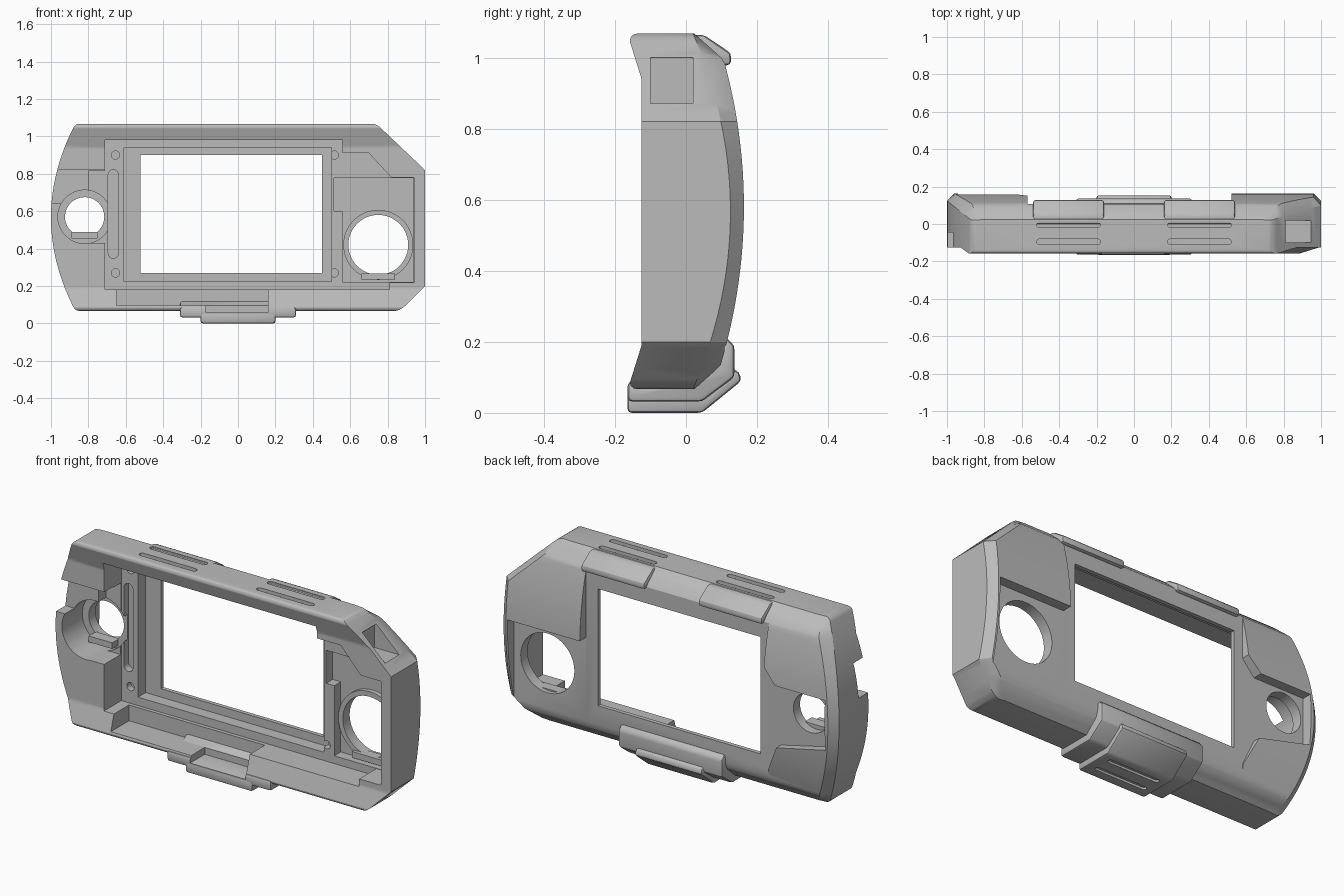
import bpy, bmesh, math

cube = bpy.data.objects.get("Cube")
if cube:
    bpy.data.objects.remove(cube, do_unlink=True)

grey = bpy.data.materials.new("plain grey")
grey.use_nodes = True
COLOUR = (0.5, 0.5, 0.5, 1)
grey.diffuse_color = COLOUR
grey.node_tree.nodes["Principled BSDF"].inputs["Base Color"].default_value = COLOUR


def finish(name, bm):
    bmesh.ops.recalc_face_normals(bm, faces=bm.faces)
    mesh = bpy.data.meshes.new(name)
    bm.to_mesh(mesh)
    bm.free()
    mesh.materials.append(grey)
    ob = bpy.data.objects.new(name, mesh)
    bpy.context.collection.objects.link(ob)
    return ob


def prism(name, pts, axis, lo, hi):
    """Extrude a 2D outline along an axis."""
    place = {"x": lambda u, v, t: (t, u, v),
             "y": lambda u, v, t: (u, t, v),
             "z": lambda u, v, t: (u, v, t)}[axis]
    bm = bmesh.new()
    rings = [[bm.verts.new(place(u, v, t)) for u, v in pts] for t in (lo, hi)]
    bm.faces.new(rings[0])
    bm.faces.new(rings[1])
    n = len(pts)
    for i in range(n):
        j = (i + 1) % n
        bm.faces.new((rings[0][i], rings[0][j], rings[1][j], rings[1][i]))
    return finish(name, bm)


def rect(a, b, c, d):
    return [(a, c), (b, c), (b, d), (a, d)]


def circle(u, v, r, n=48):
    return [(u + r * math.cos(math.tau * i / n), v + r * math.sin(math.tau * i / n))
            for i in range(n)]


def stadium(u0, u1, v, r, n=8):
    right = [(u1 + r * math.sin(math.pi * i / n), v - r * math.cos(math.pi * i / n))
             for i in range(n + 1)]
    left = [(u0 - r * math.sin(math.pi * i / n), v + r * math.cos(math.pi * i / n))
            for i in range(n + 1)]
    return right + left


def activate(ob):
    bpy.ops.object.select_all(action="DESELECT")
    ob.select_set(True)
    bpy.context.view_layer.objects.active = ob


def cut(ob, pts, axis, lo, hi):
    cutter = prism("cutter", pts, axis, lo, hi)
    cutter.hide_render = True
    activate(ob)
    mod = ob.modifiers.new("cut", "BOOLEAN")
    mod.operation, mod.solver, mod.object = "DIFFERENCE", "EXACT", cutter
    bpy.ops.object.modifier_apply(modifier=mod.name)
    bpy.data.objects.remove(cutter, do_unlink=True)


def soften(ob, width):
    activate(ob)
    mod = ob.modifiers.new("bevel", "BEVEL")
    mod.width, mod.segments, mod.limit_method = width, 2, "ANGLE"
    bpy.ops.object.modifier_apply(modifier=mod.name)


def lerp(z, pts):
    for (z0, a), (z1, b) in zip(pts, pts[1:]):
        if z <= z1:
            return a + (b - a) * (z - z0) / (z1 - z0)
    return pts[-1][1]


# Shell: horizontal sections stacked up the height
LOW, HIGH, MID = 0.067, 1.067, 0.567
RIGHT = [(LOW, .86), (.09, .89), (.2, 1), (.82, 1), (HIGH, .74)]
FRONT = [(LOW, -.158), (.085, -.158), (.19, -.125), (.94, -.125), (1.045, -.158), (HIGH, -.158)]


def section(z):
    d = min(z - LOW, HIGH - z)
    k = max(0, .02 - d)
    inset = .02 - math.sqrt(max(0, .0004 - k * k))
    xl = -1 + .52 * (z - MID) ** 2 + inset
    xr = lerp(z, RIGHT) - inset
    front = lerp(z, FRONT) + inset
    side = .125 - .42 * (z - MID) ** 2
    back = max(side + .002, min(.163 - .33 * (z - .58) ** 2, .024 + 1.12 * d))
    c = .04
    return [(xl, front, z), (xr, front, z), (xr, side, z),
            (xr - c, back, z), (xl + c, back, z), (xl, side, z)]


levels = {LOW + i / 36 for i in range(37)} | {.085, .19, .2, .82, .94, 1.0, 1.045, .135}
for step in (.002, .006, .012, .02):
    levels |= {LOW + step, HIGH - step}
bm = bmesh.new()
rings = [[bm.verts.new(p) for p in section(min(z, HIGH))] for z in sorted(levels)]
bm.faces.new(rings[0])
bm.faces.new(rings[-1])
for a, b in zip(rings, rings[1:]):
    for i in range(6):
        j = (i + 1) % 6
        bm.faces.new((a[i], a[j], b[j], b[i]))
bmesh.ops.triangulate(bm, faces=bm.faces)
shell = finish("shell", bm)

# Main opening, screen step and window
cut(shell, [(-.71, .98), (.56, .98), (.56, .91), (.7, .91), (.82, .78), (.94, .78),
            (.94, .22), (.81, .22), (.81, .18), (-.71, .18)], "y", -.3, .02)
cut(shell, rect(-.61, .5, .225, .94), "y", -.01, .085)
cut(shell, rect(-.52, .45, .27, .9), "y", 0, .3)

# Right-hand pocket and round opening
cut(shell, [(.512, .778), (.938, .778), (.938, .222), (.56, .222), (.56, .6), (.512, .6)],
    "y", -.03, .075)

# Back recesses
cut(shell, [(.52, 1.2), (-.57, 1.2), (-.57, .77), (-.64, .69), (-.94, .69), (-.94, .42),
            (-.64, .35), (-.57, .2), (-.57, -.1), (.52, -.1)], "y", .107, .3)
cut(shell, rect(.5, .95, .1, .62), "y", .108, .3)
cut(shell, circle(.75, .42, .16), "y", -.01, .3)

# Left-hand well, channel and edge notch
cut(shell, circle(-.82, .57, .143), "y", -.3, .05)
cut(shell, rect(-.8, -.655, .43, .69), "y", -.31, .015)
cut(shell, rect(-1.2, -.69, .64, .82), "y", -.32, -.045)
cut(shell, rect(-.8, -.685, .66, .815), "y", -.2, .018)
cut(shell, circle(-.82, .57, .105), "y", -.02, .3)
cut(shell, [(v, u) for u, v in stadium(.375, .795, -.667, .027)], "y", -.02, .06)

# Screw holes
for x in (-.655, .515):
    for z in (.27, .9):
        cut(shell, circle(x, z, .022, 20), "y", -.02, .055)

# Side slot and finger grooves on top
cut(shell, rect(-.1, .02, .87, 1.0), "x", .8, 1.2)
for x in (-.35, .35):
    for y in (-.005, -.095):
        cut(shell, stadium(x - .155, x + .155, y, .015), "z", 1.05, 1.2)

# Lower tray slots
tray = (rect(-.65, .16, .095, .2), "y", -.3, .0)
step_slot = (rect(-.17, .16, .058, .19), "y", -.31, -.04)
cut(shell, *tray)
cut(shell, *step_slot)

# Lower clip: a wide saddle with a narrow tab under it
saddle = prism("lower_clip", [(-.164, .032), (.045, .032), (.136, .1), (.136, .19),
                              (.11, .215), (.06, .15), (-.05, .088), (-.164, .088)],
               "x", -.31, .31)
tab = prism("lower_clip_tab", [(-.165, 0), (.045, 0), (.156, .09), (.15, .115),
                               (.12, .13), (.09, .08), (-.165, .06)], "x", -.2, .2)
for ob in (saddle, tab):
    soften(ob, .012)
    cut(ob, *step_slot)
for y in (-.095, -.005):
    cut(tab, stadium(-.14, .14, y, .013), "z", -.1, .012)

# Upper hooks
hooks = []
for name, x in (("upper_hook_right", -.35), ("upper_hook_left", .35)):
    hook = prism(name, [(0, 1.0), (0, 1.064), (.05, 1.064), (.127, 1.012), (.127, .978),
                        (.09, .978)], "x", x - .19, x + .19)
    soften(hook, .012)
    hooks.append(hook)

# Raised rim around the right-hand opening
rim = prism("opening_rim", circle(.75, .42, .187), "y", .05, .09)
cut(rim, circle(.75, .42, .16), "y", 0, .2)

# Small ledges inside the round openings
prism("left_ledge", rect(.66, .84, .235, .268), "y", .03, .085)
prism("right_ledge", rect(-.89, -.75, .455, .488), "y", .0, .06)

for ob in [shell, saddle, tab, rim] + hooks:
    activate(ob)
    bpy.ops.object.shade_smooth_by_angle(angle=math.radians(28))
bpy.ops.object.select_all(action="DESELECT")
